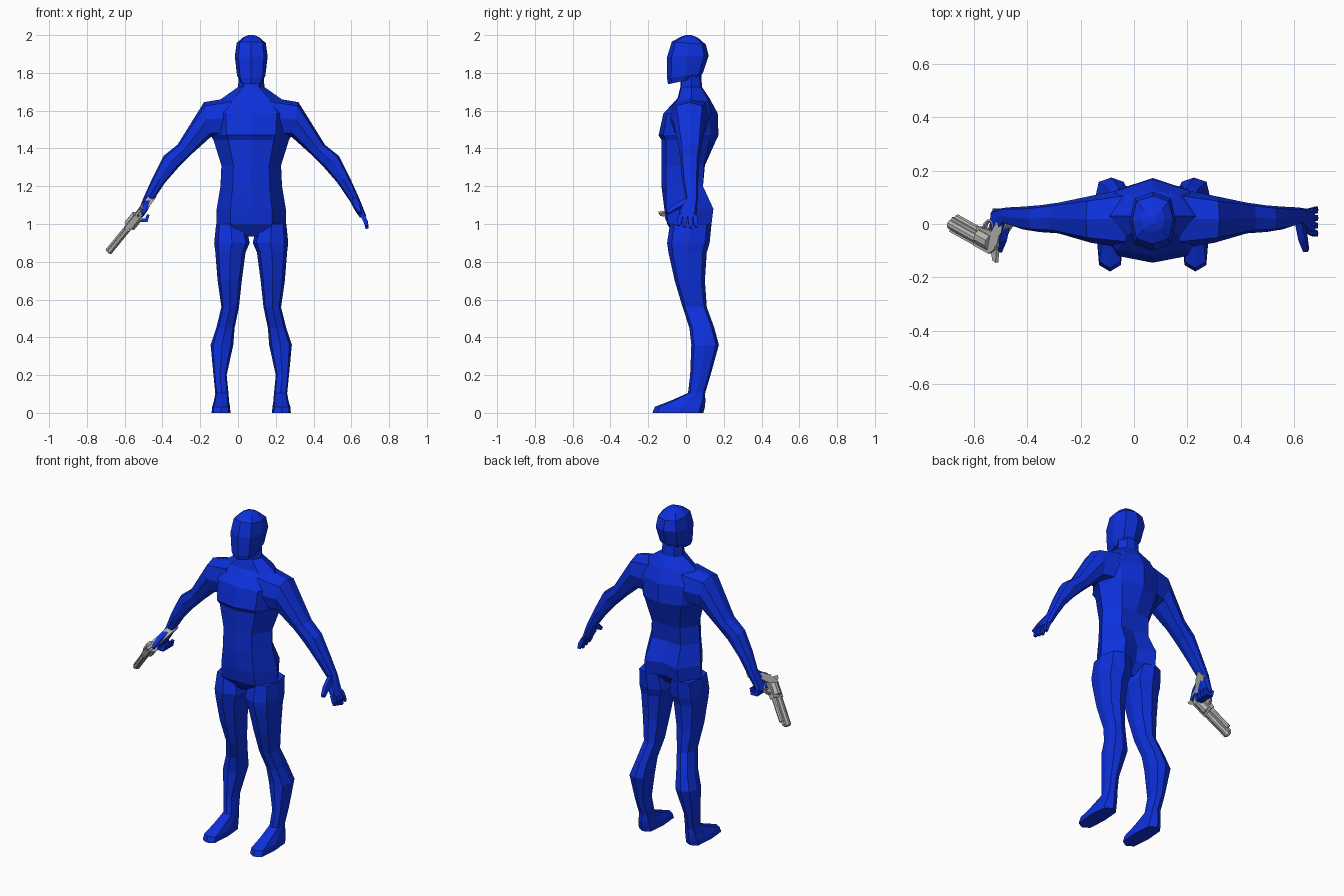
import bpy, bmesh, math
from mathutils import Vector, Matrix

CX = 0.07  # body centre line


def material(name, rgb):
    m = bpy.data.materials.new(name)
    m.diffuse_color = (*rgb, 1)
    return m


BLUE = material("body blue", (0.004, 0.03, 0.72))
GREY = material("metal grey", (0.48, 0.48, 0.47))


def finish(name, bm, mat, matrix=None):
    bmesh.ops.recalc_face_normals(bm, faces=bm.faces)
    me = bpy.data.meshes.new(name)
    bm.to_mesh(me)
    bm.free()
    me.materials.append(mat)
    ob = bpy.data.objects.new(name, me)
    if matrix:
        ob.matrix_world = matrix
    bpy.context.collection.objects.link(ob)
    return ob


def loft(name, rings, mat=BLUE, matrix=None):
    bm = bmesh.new()
    vs = [[bm.verts.new(p) for p in r] for r in rings]
    n = len(rings[0])
    for a, b in zip(vs, vs[1:]):
        for i in range(n):
            j = (i + 1) % n
            bm.faces.new((a[i], a[j], b[j], b[i]))
    bm.faces.new(vs[0])
    bm.faces.new(vs[-1][::-1])
    return finish(name, bm, mat, matrix)


def octagon(c, u, v, k=0.78):
    c, u, v = Vector(c), Vector(u), Vector(v)
    return [c + u * a + v * b for a, b in
            ((1, 0), (k, k), (0, 1), (-k, k), (-1, 0), (-k, -k), (0, -1), (k, -k))]


def flat_ring(x0, x1, y0, y1, z, s=1, k=0.78):
    return octagon((CX + s * (x0 + x1) / 2, (y0 + y1) / 2, z),
                   ((x1 - x0) / 2, 0, 0), (0, (y1 - y0) / 2, 0), k)


def tube(name, path, r):
    # square section that narrows toward the tip
    rings = []
    path = [Vector(p) for p in path]
    for i, p in enumerate(path):
        d = (path[min(i + 1, len(path) - 1)] - path[max(i - 1, 0)]).normalized()
        u = d.cross(Vector((0, 1, 0))).normalized()
        v = d.cross(u)
        q = r * (0.65 if i == len(path) - 1 else 1)
        rings.append([p + u * a * q + v * b * q for a, b in ((1, 1), (-1, 1), (-1, -1), (1, -1))])
    return loft(name, rings)


# Torso: z, half width, front centre, front side, flank, back side, back centre
torso = []
for z, w, f, fs, m, bs, b in (
        (0.935, 0.09, -0.06, -0.05, 0.0, 0.06, 0.05),
        (1.0, 0.185, -0.10, -0.095, 0.02, 0.135, 0.10),
        (1.08, 0.183, -0.115, -0.105, 0.02, 0.145, 0.115),
        (1.2, 0.163, -0.13, -0.105, 0.0, 0.09, 0.08),
        (1.31, 0.158, -0.13, -0.105, 0.0, 0.095, 0.10),
        (1.445, 0.20, -0.13, -0.105, 0.02, 0.125, 0.16),
        (1.47, 0.215, -0.145, -0.12, 0.02, 0.13, 0.172),
        (1.585, 0.225, -0.12, -0.10, 0.02, 0.125, 0.168),
        (1.665, 0.155, -0.045, -0.04, 0.03, 0.11, 0.125),
        (1.725, 0.07, -0.03, -0.025, 0.03, 0.075, 0.085),
        (1.80, 0.065, -0.025, -0.02, 0.03, 0.07, 0.08)):
    t = 0.6 * w
    torso.append([(CX + x, y, z) for x, y in (
        (0, f), (t, fs), (w, m), (t, bs), (0, b), (-t, bs), (-w, m), (-t, fs))])
loft("torso", torso)

# Head: half width, front y, back y, front z, back z
head = []
for w, f, b, zf, zb in ((0.06, -0.095, 0.07, 1.74, 1.775),
                        (0.075, -0.10, 0.09, 1.77, 1.80),
                        (0.087, -0.10, 0.12, 1.885, 1.89),
                        (0.077, -0.075, 0.105, 1.965, 1.95),
                        (0.045, -0.03, 0.065, 1.99, 1.985)):
    ring = flat_ring(-w, w, f, b, 0)
    for p in ring:
        p.z = zf + (zb - zf) * (p.y - f) / (b - f)
    head.append(ring)
head.append(flat_ring(-0.015, 0.015, 0.0, 0.03, 2.0))
loft("head", head)

# Limbs, with x measured outward from the centre line
LEG = ((1.0, 0.03, 0.186, -0.085, 0.135), (0.90, 0.008, 0.196, -0.10, 0.125),
       (0.85, 0.03, 0.19, -0.093, 0.11), (0.70, 0.05, 0.178, -0.06, 0.10),
       (0.56, 0.065, 0.158, -0.018, 0.11), (0.45, 0.088, 0.185, 0.018, 0.15),
       (0.36, 0.095, 0.215, 0.028, 0.174), (0.20, 0.13, 0.20, 0.022, 0.13),
       (0.10, 0.12, 0.19, 0.01, 0.10))
FOOT = ((0.105, 0.12, 0.19, 0.01, 0.10), (0.065, 0.118, 0.197, -0.08, 0.103),
        (0.032, 0.112, 0.207, -0.165, 0.10), (0.0, 0.11, 0.21, -0.178, 0.092))
# Upper x z, lower x z, front y, back y
ARM = ((0.10, 1.67, 0.12, 1.46, -0.09, 0.13), (0.25, 1.645, 0.215, 1.46, -0.07, 0.105),
       (0.39, 1.42, 0.315, 1.37, -0.035, 0.08), (0.465, 1.36, 0.385, 1.30, -0.03, 0.07),
       (0.52, 1.25, 0.455, 1.22, -0.02, 0.065), (0.57, 1.14, 0.523, 1.12, 0.0, 0.062))
PALM = ((0.57, 1.14, 0.523, 1.12, 0.0, 0.062), (0.592, 1.085, 0.55, 1.07, -0.035, 0.058),
        (0.61, 1.04, 0.575, 1.035, -0.04, 0.055))


def arm_rings(rows, s):
    return [octagon((CX + s * (ux + lx) / 2, (f + b) / 2, (uz + lz) / 2),
                    (s * (ux - lx) / 2, 0, (uz - lz) / 2), (0, (b - f) / 2, 0))
            for ux, uz, lx, lz, f, b in rows]


for s, side in ((1, "left"), (-1, "right")):
    loft(side + "_leg", [flat_ring(a, b, f, k, z, s) for z, a, b, f, k in LEG])
    loft(side + "_foot", [flat_ring(a, b, f, k, z, s, 0.82) for z, a, b, f, k in FOOT])
    loft(side + "_arm", arm_rings(ARM, s))
    loft(side + "_palm", arm_rings(PALM, s))

    def at(x, y, z):
        return (CX + s * x, y, z)
    for i in range(4):
        y = -0.028 + i * 0.025
        if s == 1:   # relaxed open fingers
            path = [at(0.59, y, 1.045), at(0.607, y * 1.15 - 0.003, 1.01),
                    at(0.613, y * 1.3 - 0.003, 0.975 + 0.008 * abs(i - 2))]
        else:        # fingers curled round the grip
            path = [at(0.59, y, 1.05), at(0.585, y, 1.02), at(0.555, y, 1.02), at(0.545, y, 1.05)]
        tube(f"{side}_finger_{i + 1}", path, 0.011)
    tube(side + "_thumb", [at(0.55, 0.01, 1.125), at(0.563, -0.055, 1.09),
                           at(0.575, -0.10, 1.06 if s == 1 else 1.05)], 0.014)

# Revolver: local x runs along the barrel, local y toward the grip
bx = Vector((-0.597, 0.332, -0.73)).normalized()
gy = Vector((0.18, 0.94, 0.28))
gy = (gy - bx * gy.dot(bx)).normalized()
nz = bx.cross(gy)
GUN = Matrix.Translation((-0.55, -0.06, 1.02)) @ Matrix((bx, gy, nz)).transposed().to_4x4()


def prism(name, pts, half):
    loft(name, [[(x, y, z) for x, y in pts] for z in (-half, half)], GREY, GUN)


def rod(name, x0, x1, y, r, n=10):
    loft(name, [[(x, y + r * math.cos(i * math.tau / n), r * math.sin(i * math.tau / n))
                 for i in range(n)] for x in (x0, x1)], GREY, GUN)


rod("gun_barrel", 0.04, 0.222, -0.015, 0.02)
rod("gun_ejector_rod", 0.04, 0.195, 0.02, 0.013, 8)
prism("gun_barrel_rib", [(0.04, -0.042), (0.215, -0.042), (0.215, 0.015), (0.04, 0.015)], 0.008)
rod("gun_drum", -0.03, 0.04, 0.0, 0.034)
prism("gun_frame", [(0.055, -0.04), (0.055, 0.035), (-0.02, 0.045), (-0.065, 0.035),
                    (-0.07, -0.01), (-0.04, -0.04)], 0.016)
prism("gun_hammer", [(-0.04, -0.03), (-0.06, -0.06), (-0.08, -0.062), (-0.068, 0.0)], 0.007)
prism("gun_grip", [(-0.03, 0.035), (-0.05, 0.08), (-0.085, 0.155), (-0.13, 0.15),
                   (-0.115, 0.10), (-0.085, 0.05), (-0.08, 0.0)], 0.019)
prism("gun_trigger", [(-0.01, 0.03), (-0.002, 0.03), (0.0, 0.062), (-0.005, 0.064)], 0.005)
# Trigger guard as an open bow
bow = [(math.pi * i / 6) for i in range(7)]
prism("gun_trigger_guard",
      [(-0.005 + 0.038 * math.cos(a), 0.035 + 0.048 * math.sin(a)) for a in bow] +
      [(-0.005 + 0.03 * math.cos(a), 0.035 + 0.04 * math.sin(a)) for a in reversed(bow)], 0.008)
